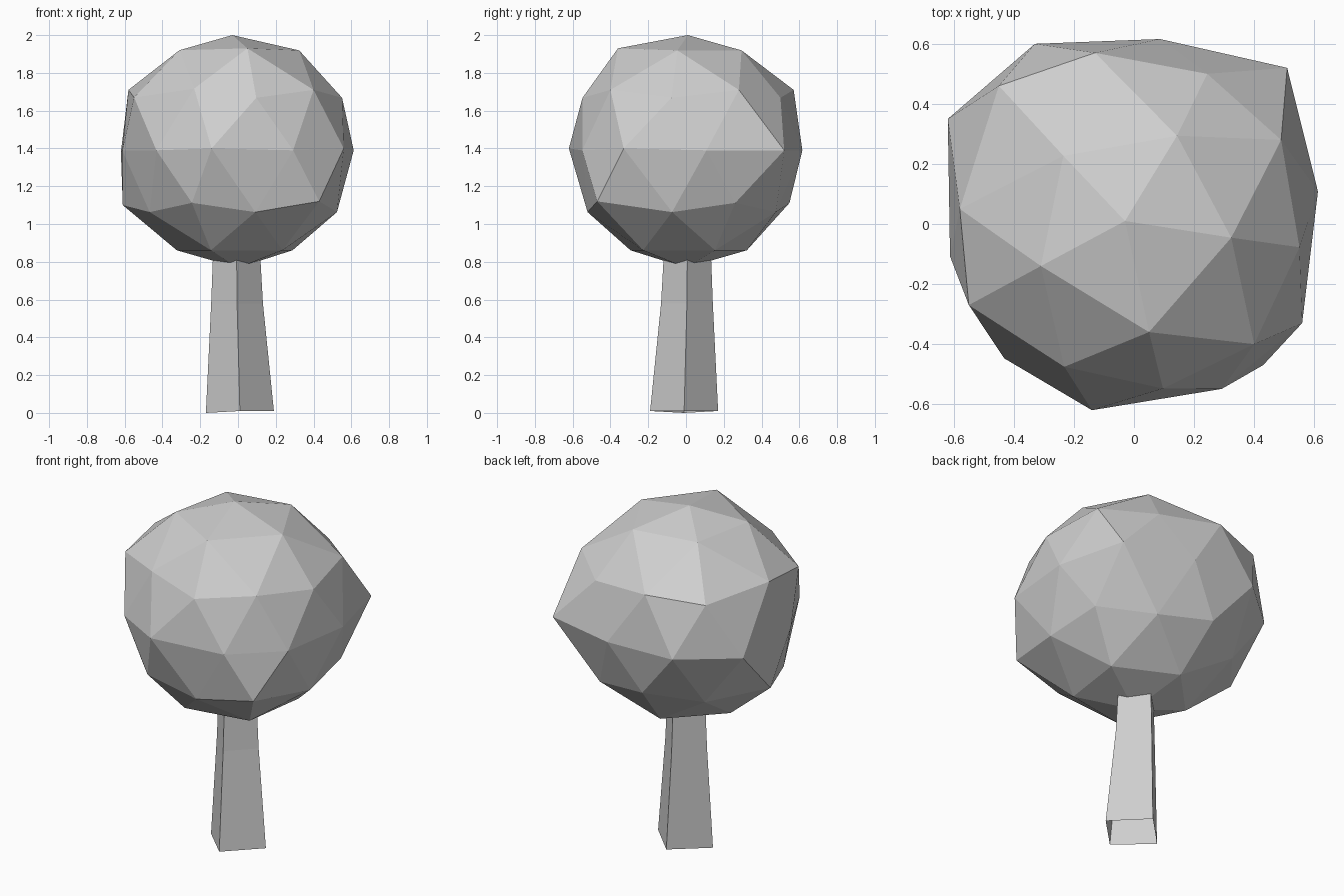
import bpy
import bmesh
from math import radians
from mathutils import Matrix, Vector

cube = bpy.data.objects.get("Cube")
if cube:
    bpy.data.objects.remove(cube, do_unlink=True)


def make_material(name, value):
    mat = bpy.data.materials.new(name)
    mat.use_nodes = True
    colour = (value, value, value, 1)
    mat.diffuse_color = colour
    mat.node_tree.nodes["Principled BSDF"].inputs["Base Color"].default_value = colour
    return mat


def make_object(name, bm, mat):
    bmesh.ops.recalc_face_normals(bm, faces=bm.faces)
    mesh = bpy.data.meshes.new(name)
    bm.to_mesh(mesh)
    bm.free()
    mesh.materials.append(mat)
    obj = bpy.data.objects.new(name, mesh)
    bpy.context.scene.collection.objects.link(obj)
    return obj


grey = make_material("plain grey", 0.62)

# Foliage: faceted ball, with some corners pulled to make it irregular
placement = Matrix.Translation((0, 0, 1.39)) @ Matrix.Rotation(radians(-8), 4, "Z")
bm = bmesh.new()
bmesh.ops.create_icosphere(bm, subdivisions=2, radius=0.622, matrix=placement)
bm.verts.ensure_lookup_table()
bulges = [
    (-.03, .01, 2), (.05, -.36, 1.93), (-.31, -.14, 1.92),
    (-.58, .05, 1.71), (-.13, .57, 1.71), (.49, .28, 1.71), (.4, -.4, 1.71),
    (-.45, .46, 1.69), (-.55, -.27, 1.67),
    (.51, .52, 1.39), (-.33, .6, 1.39), (-.62, .35, 1.38),
    (.56, -.33, 1.4), (-.14, -.62, 1.4),
    (-.61, .08, 1.1), (.43, -.47, 1.12),
]
for point in map(Vector, bulges):
    nearest = min(bm.verts, key=lambda v: (v.co - point).length)
    nearest.co = point
make_object("foliage", bm, grey)

# Trunk: tapered four-sided tube with a corner to the front, open at its ends
bm = bmesh.new()
rings = []
for height, radius, shift in [(0.01, 0.18, 0.01), (0.58, 0.137, -0.005), (0.9, 0.122, -0.008)]:
    ring = []
    for dx, dy in [(1, 0), (0, 1), (-1, 0), (0, -1)]:
        ring.append(bm.verts.new((dx * radius + shift, dy * radius - shift, height)))
    rings.append(ring)
rings[0][2].co.z = 0
for low, high in zip(rings, rings[1:]):
    for i in range(4):
        j = (i + 1) % 4
        bm.faces.new((low[i], low[j], high[j], high[i]))
make_object("trunk", bm, grey)
